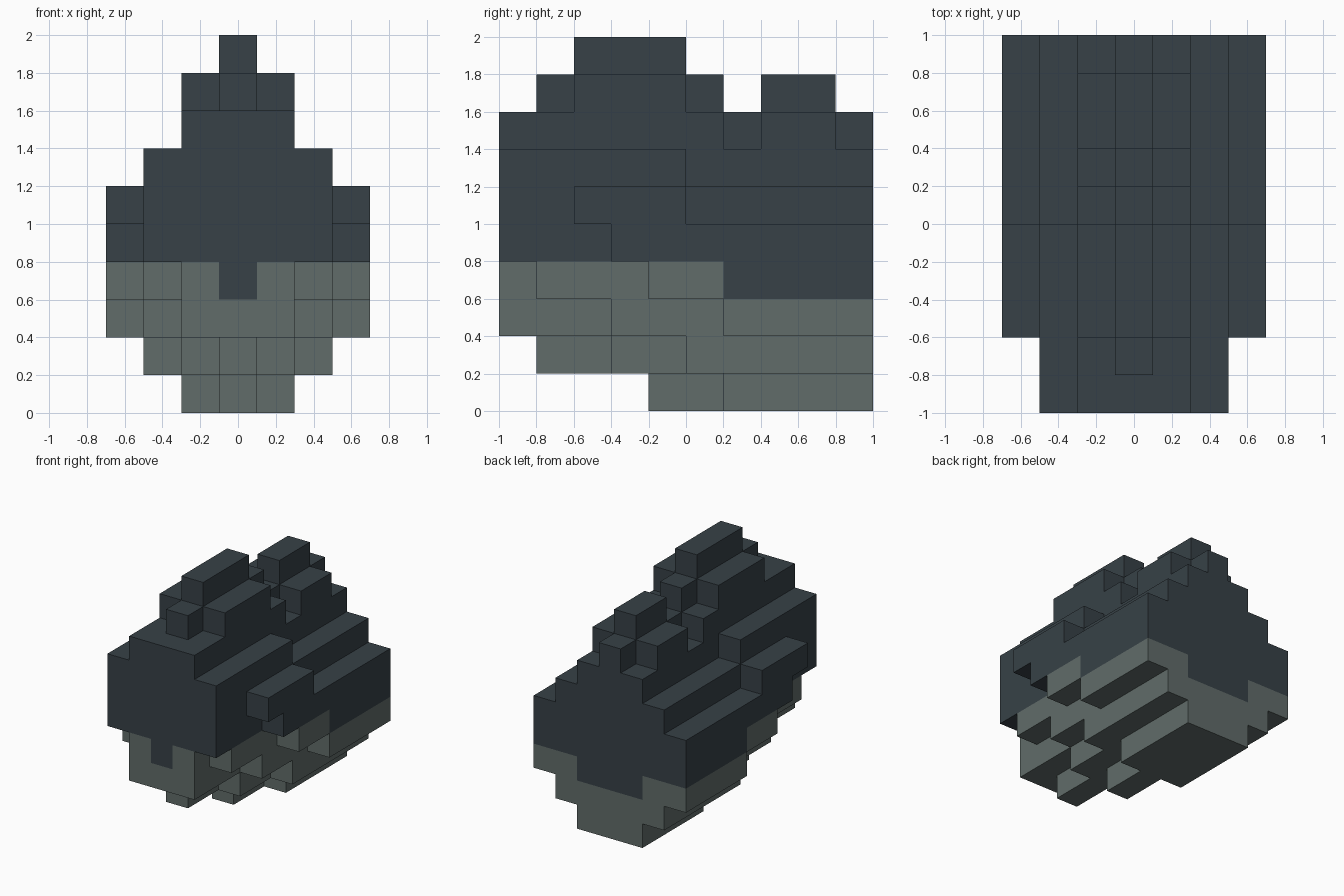
import bpy, bmesh, math
from mathutils import Vector

if "Cube" in bpy.data.objects:
    bpy.data.objects.remove(bpy.data.objects["Cube"], do_unlink=True)

CELL = 0.2


def make_material(name, rgb):
    mat = bpy.data.materials.new(name)
    mat.use_nodes = True
    mat.diffuse_color = (*rgb, 1)
    mat.node_tree.nodes["Principled BSDF"].inputs["Base Color"].default_value = (*rgb, 1)
    return mat


dark = make_material("dark slate", (0.038, 0.053, 0.063))
grey = make_material("pale grey green", (0.119, 0.150, 0.143))

# Each layer, bottom to top, is a stack of mirrored slabs:
# (columns each side of the middle one, first row, end row), rows run front to back
LAYERS = [
    # stepped belly
    [(0, -1, 5), (1, 1, 5)],
    [(0, -4, 5), (1, -2, 5), (2, 0, 5)],
    [(1, -5, 5), (2, -2, 5), (3, 1, 5)],
    [(1, -5, 5), (2, -4, 5), (3, -1, 5)],
    # wide flanks
    [(2, -5, 5), (3, -2, 5)],
    [(2, -5, 5), (3, -3, 0)],
    # shoulders and spine
    [(1, -5, 5), (2, -5, 0)],
    [(0, -5, 5), (1, -5, 1), (1, 2, 4)],
    [(0, -4, 1), (1, -3, 0), (0, 2, 4)],
    [(0, -3, 0)],
]

cells = {(c, r, k)
         for k, slabs in enumerate(LAYERS)
         for n, r0, r1 in slabs
         for c in range(-n, n + 1)
         for r in range(r0, r1)}


def is_dark(cell):
    c, r, k = cell
    if k >= 4:
        return True
    if k == 3:  # rear flanks, rear band and the front tab
        return r == 4 or (r >= 1 and abs(c) == 3) or (r == -5 and c == 0)
    return k == 2 and r == 4 and abs(c) <= 1  # rear tab


def build_shell(name, part, mat):
    """Skin the outward faces of a set of cells and merge flat areas."""
    bm = bmesh.new()
    for cell in part:
        centre = Vector((cell[0], cell[1] + 0.5, cell[2] + 0.5))
        for axis in range(3):
            for sign in (-1, 1):
                normal = Vector((0, 0, 0))
                normal[axis] = sign
                if tuple(int(a + b) for a, b in zip(cell, normal)) in cells:
                    continue
                u = Vector((0, 0, 0))
                u[(axis + 1) % 3] = 0.5
                v = normal.cross(u)
                mid = centre + normal * 0.5
                corners = (mid - u - v, mid + u - v, mid + u + v, mid - u + v)
                bm.faces.new([bm.verts.new(p * CELL) for p in corners])
    bmesh.ops.remove_doubles(bm, verts=bm.verts[:], dist=0.001)
    bmesh.ops.dissolve_limit(bm, angle_limit=math.radians(1),
                             verts=bm.verts[:], edges=bm.edges[:])
    mesh = bpy.data.meshes.new(name)
    bm.to_mesh(mesh)
    bm.free()
    mesh.materials.append(mat)
    obj = bpy.data.objects.new(name, mesh)
    bpy.context.collection.objects.link(obj)
    return obj


upper = {cell for cell in cells if is_dark(cell)}
build_shell("upper_body", upper, dark)
build_shell("lower_belly", cells - upper, grey)
